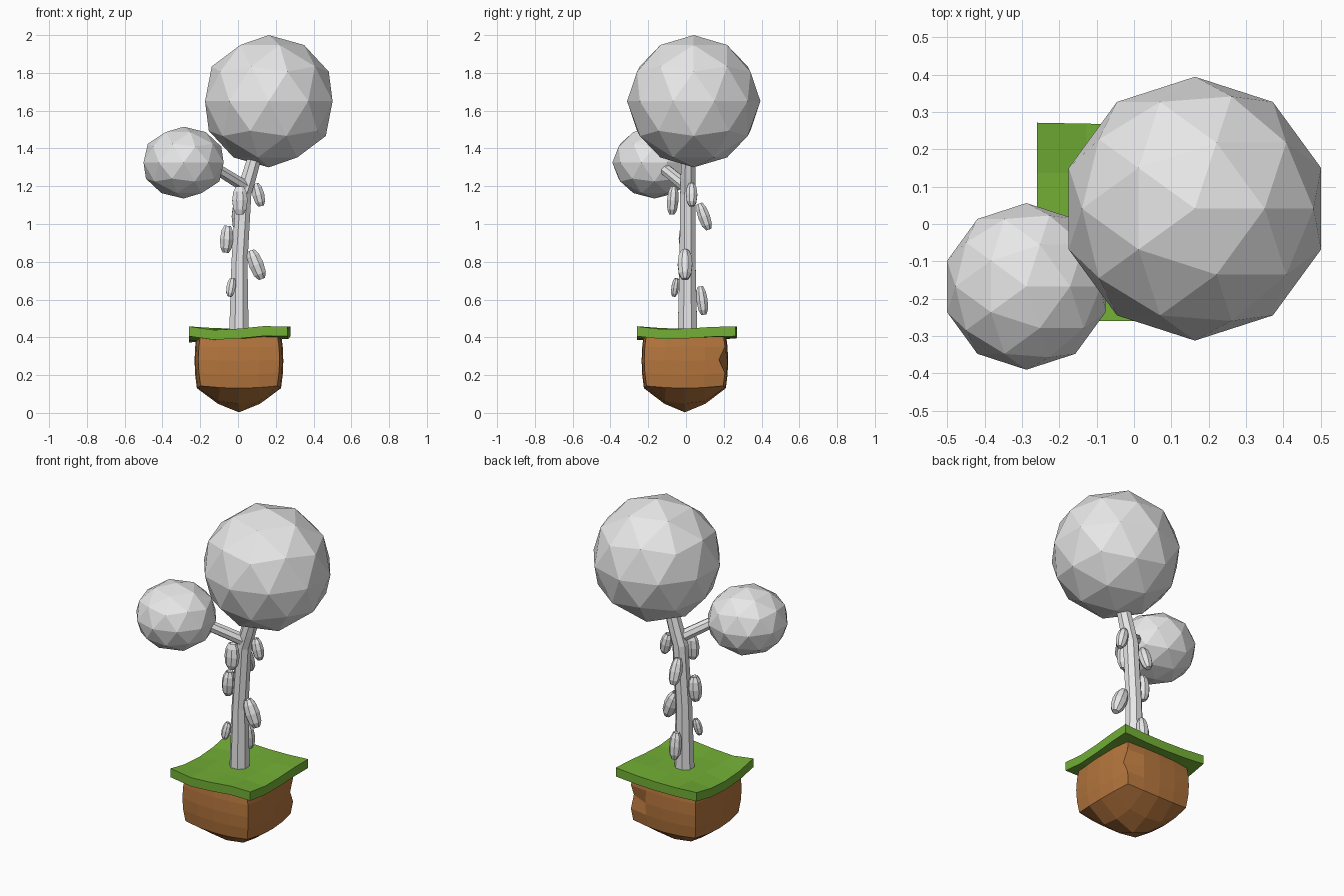
import bpy, bmesh, math
from mathutils import Vector

if "Cube" in bpy.data.objects:
    bpy.data.objects.remove(bpy.data.objects["Cube"])


def material(name, rgb):
    m = bpy.data.materials.new(name)
    m.diffuse_color = (*rgb, 1)
    m.use_nodes = True
    m.node_tree.nodes["Principled BSDF"].inputs["Base Color"].default_value = m.diffuse_color
    return m


GREY = material("pale grey", (0.8, 0.8, 0.8))
GREEN = material("grass green", (0.17, 0.43, 0.036))
BROWN = material("soil brown", (0.46, 0.18, 0.047))


def finish(bm, name, mat):
    bmesh.ops.recalc_face_normals(bm, faces=bm.faces)
    me = bpy.data.meshes.new(name)
    bm.to_mesh(me)
    bm.free()
    me.materials.append(mat)
    ob = bpy.data.objects.new(name, me)
    bpy.context.collection.objects.link(ob)
    return ob


def tube(name, points, radii, sides=8, flat=1.0):
    """Closed flat-sided tube; rings lie square to the overall direction."""
    pts = [Vector(p) for p in points]
    axis = (pts[-1] - pts[0]).normalized()
    u = axis.cross(Vector((0, 1, 0))).normalized()
    v = axis.cross(u)
    bm = bmesh.new()
    rings = []
    for p, r in zip(pts, radii):
        rings.append([bm.verts.new(p + r * (math.cos(a) * u + flat * math.sin(a) * v))
                      for a in (math.tau * (i + 0.5) / sides for i in range(sides))])
    for a, b in zip(rings, rings[1:]):
        for i in range(sides):
            j = (i + 1) % sides
            bm.faces.new((a[i], a[j], b[j], b[i]))
    bm.faces.new(rings[0])
    bm.faces.new(rings[-1])
    return finish(bm, name, GREY)


def crown(name, centre, radii):
    bm = bmesh.new()
    bmesh.ops.create_icosphere(bm, subdivisions=2, radius=1)
    for v in bm.verts:
        v.co = Vector(centre) + Vector([c * r for c, r in zip(v.co, radii)])
    return finish(bm, name, GREY)


# Faceted leaf balls
crown("large_crown", (0.163, 0.041, 1.65), (0.355, 0.353, 0.35))
crown("small_crown", (-0.288, -0.167, 1.325), (0.223, 0.223, 0.19))

# Trunk and side branch
tube("trunk", [(0.005, 0.008, 0.42), (0.008, 0.008, 0.8), (0.03, 0.01, 1.16),
               (0.055, 0.011, 1.24), (0.13, 0.015, 1.5)],
     [0.056, 0.046, 0.044, 0.043, 0.036])
tube("side_branch", [(0.035, 0, 1.2), (-0.2, -0.18, 1.345)], [0.034, 0.03])

# Hanging pods around the trunk: centre, half width, half height, lean in x and y
PODS = [
    ((0.01, -0.07, 1.125), 0.044, 0.075, 0.00, -0.005, 0.75),
    ((0.108, 0.03, 1.155), 0.034, 0.060, 0.015, 0.00, 0.95),
    ((-0.06, 0.00, 0.92), 0.038, 0.072, -0.005, 0.00, 1.1),
    ((0.097, -0.005, 0.785), 0.042, 0.076, 0.03, 0.00, 1.0),
    ((-0.037, -0.057, 0.665), 0.026, 0.048, -0.008, -0.008, 0.85),
    ((0.01, 0.085, 0.595), 0.036, 0.076, 0.00, 0.01, 0.9),
    ((0.0, 0.095, 1.04), 0.036, 0.070, 0.00, 0.025, 0.95),
]
PROFILE = [(-1, 0.45), (-0.65, 0.85), (0, 1), (0.6, 0.86), (0.98, 0.5), (0.8, 0.3)]
for n, (c, r, h, lx, ly, flat) in enumerate(PODS):
    stem = Vector((-lx, -ly, h))
    tube("pod_%d" % (n + 1), [Vector(c) + t * stem for t, _ in PROFILE],
         [r * k for _, k in PROFILE], 8, flat)

# Wavy grass slab
bm = bmesh.new()
bmesh.ops.create_grid(bm, x_segments=4, y_segments=4, size=1)
for v in bm.verts:
    x, y = v.co.x, v.co.y
    z = 0.446 + 0.012 * (x * x * y * y)
    z -= 0.022 * max(0, -x) ** 2 * (1 - y * y)
    z += 0.010 * max(0, -y) * math.sin(math.pi * x)
    z += 0.006 * max(0, x) * math.sin(math.pi * y)
    v.co = (0.005 + 0.265 * x + 0.008 * max(0, x) * y, 0.003 + 0.263 * y - 0.005 * x * max(0, y), z)
top = list(bm.faces)
for g in bmesh.ops.extrude_face_region(bm, geom=top, use_keep_orig=True)["geom"]:
    if isinstance(g, bmesh.types.BMVert):
        g.co.z -= 0.052
finish(bm, "grass_slab", GREEN)

# Chunky soil block with bulging sides and a bowl-shaped underside
bm = bmesh.new()
bmesh.ops.create_cube(bm, size=2)
bmesh.ops.subdivide_edges(bm, edges=list(bm.edges), cuts=3, use_grid_fill=True)
for v in bm.verts:
    x, y, z = v.co
    side = 0.203 + 0.012 * (1 - z * z)
    px = x * (side + 0.02 * (1 - y * y))
    py = y * (side + 0.014 * (1 - x * x))
    m = (x ** 4 + y ** 4) ** 0.25
    low = 0.003 + 0.128 * min(m, 1.06) ** 1.5
    pz = low + (0.42 - low) * (z + 1) / 2
    if x > 0.9 and y > 0.9 and abs(z) < 0.3:      # chipped corner
        py -= 0.035
    v.co = (px + 0.005, py - 0.006, pz)
finish(bm, "soil_block", BROWN)
